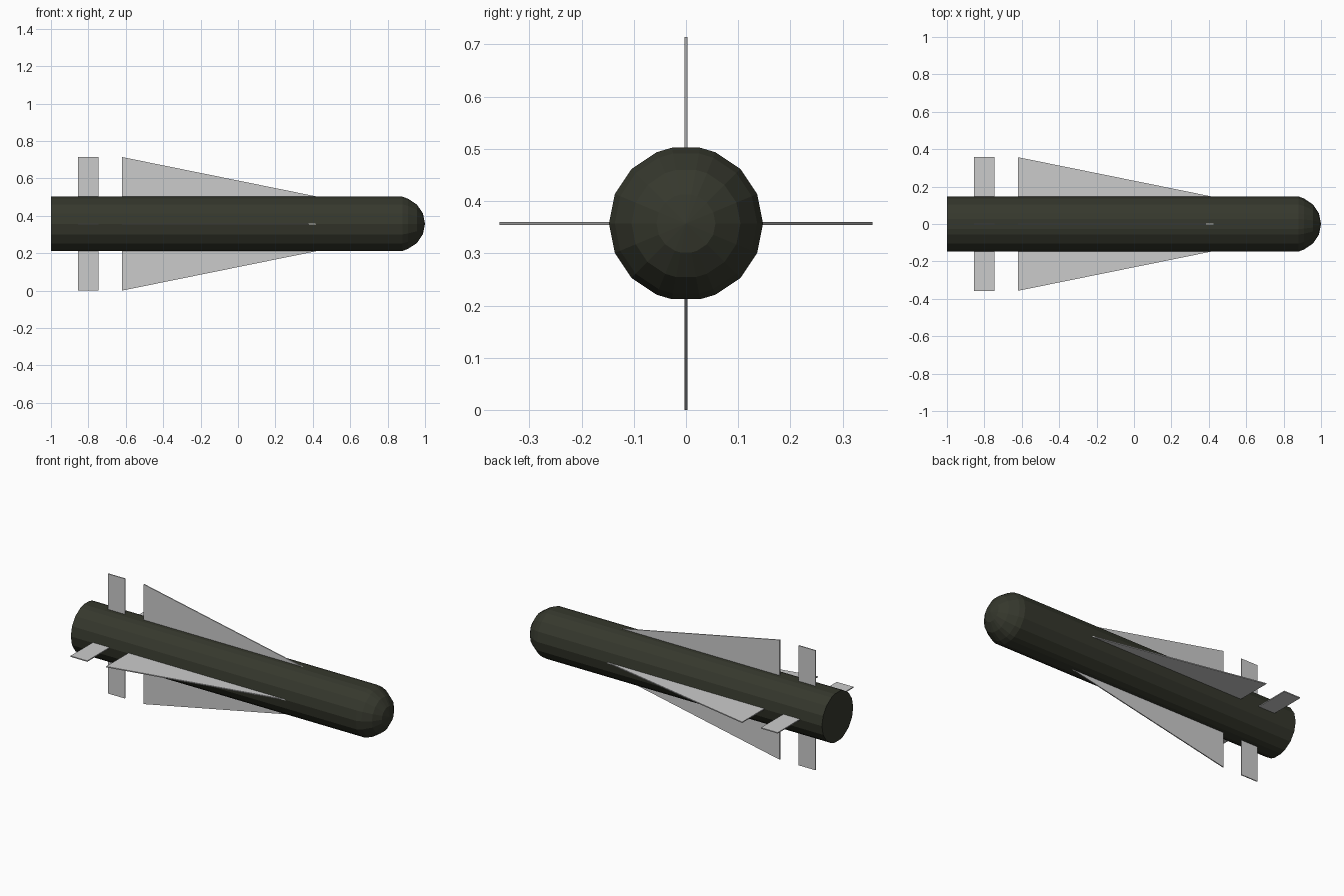
import bpy, bmesh
from math import sin, cos, radians, pi
from mathutils import Matrix

if "Cube" in bpy.data.objects:
    bpy.data.objects.remove(bpy.data.objects["Cube"])

ZC, R = 0.357, 0.1475
THICK = 0.006

olive = bpy.data.materials.new("dark_olive")
olive.diffuse_color = (0.036, 0.039, 0.026, 1)
olive.use_nodes = True
olive.node_tree.nodes["Principled BSDF"].inputs["Base Color"].default_value = olive.diffuse_color


def make_object(name, bm, mat=None):
    bmesh.ops.recalc_face_normals(bm, faces=bm.faces)
    mesh = bpy.data.meshes.new(name)
    bm.to_mesh(mesh)
    bm.free()
    obj = bpy.data.objects.new(name, mesh)
    obj.location = (0, 0, ZC)
    bpy.context.collection.objects.link(obj)
    if mat:
        mesh.materials.append(mat)
    return obj


# Body: 18-sided tube, flattened at top and bottom, with a faceted round nose
half = [0, 22.5, 45, 67.5, 79.5, 100.5, 112.5, 135, 157.5]
angles = [radians(a) for a in half + [a + 180 for a in half]]
nose_start = 1 - R
stations = [(-1, R)] + [(nose_start + R * cos(radians(a)), R * sin(radians(a)))
                        for a in (79.5, 67.5, 45, 22.5)]
stations[1] = (stations[1][0], R)
bm = bmesh.new()
rings = [[bm.verts.new((x, r * cos(a), r * sin(a))) for a in angles] for x, r in stations]
n = len(angles)
for a, b in zip(rings, rings[1:]):
    for i in range(n):
        j = (i + 1) % n
        bm.faces.new((a[i], a[j], b[j], b[i]))
bm.faces.new(rings[0])
tip = bm.verts.new((1, 0, 0))
for i in range(n):
    bm.faces.new((rings[-1][i], rings[-1][(i + 1) % n], tip))
make_object("body", bm, olive)


# Fins: thin plates given as (x, radius) outlines, turned around the body axis
def fin(name, outline, quarter):
    bm = bmesh.new()
    face = bm.faces.new([bm.verts.new((x, -THICK / 2, r)) for x, r in outline])
    ext = bmesh.ops.extrude_face_region(bm, geom=[face])
    verts = [v for v in ext["geom"] if isinstance(v, bmesh.types.BMVert)]
    bmesh.ops.translate(bm, verts=verts, vec=(0, THICK, 0))
    bmesh.ops.rotate(bm, verts=bm.verts, matrix=Matrix.Rotation(quarter * pi / 2, 3, 'X'))
    make_object(name, bm)


wing = [(-0.62, 0.13), (0.50, 0.13), (-0.62, 0.357)]
tail = [(-0.855, 0.13), (-0.745, 0.13), (-0.745, 0.357), (-0.855, 0.357)]
for q, side in enumerate(("top", "front", "bottom", "back")):
    fin("long_fin_" + side, wing, q)
    fin("tail_fin_" + side, tail, q)
